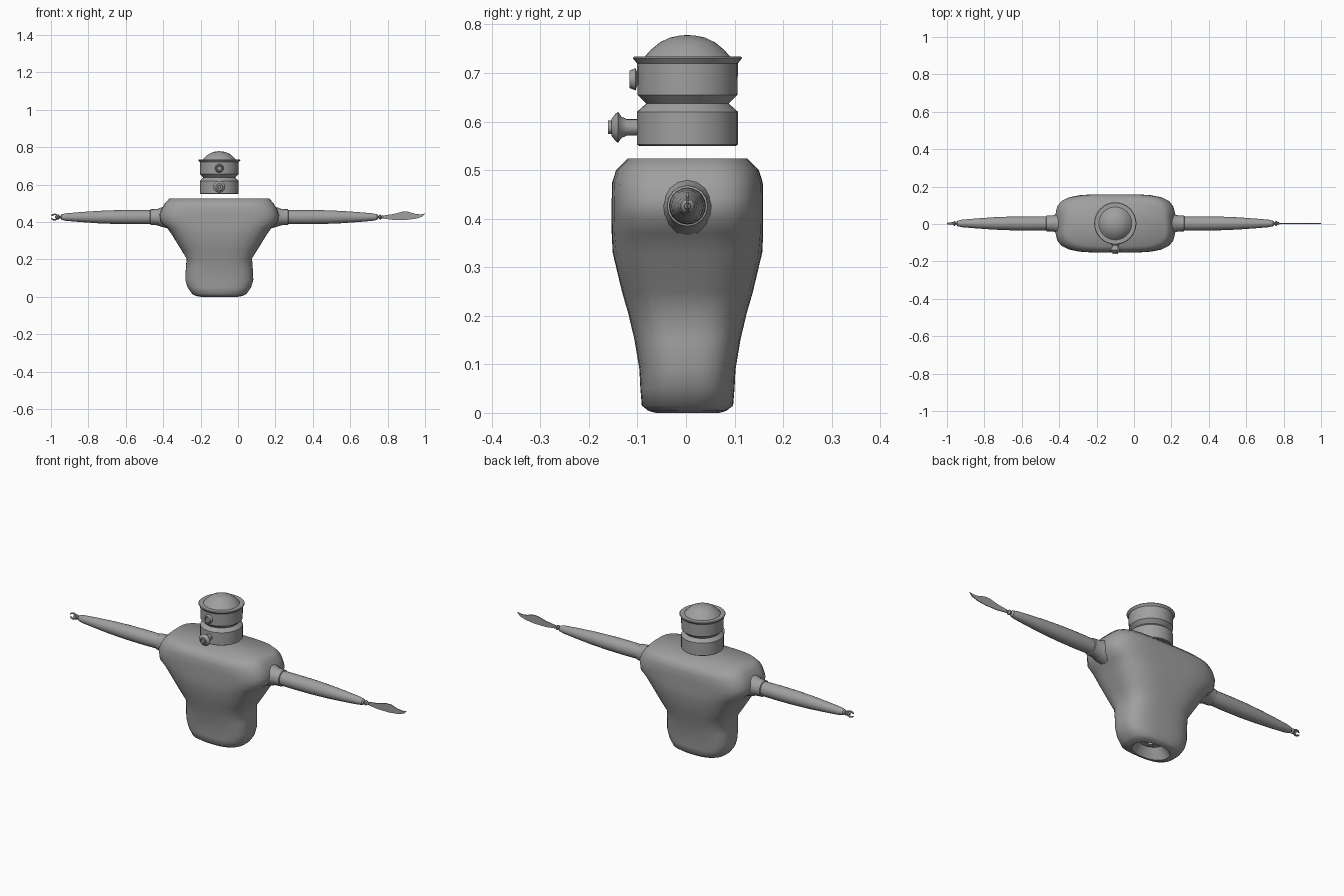
import bpy, bmesh, math
from mathutils import Vector, Matrix

if "Cube" in bpy.data.objects:
    bpy.data.objects.remove(bpy.data.objects["Cube"])

grey = bpy.data.materials.new("plain_grey")
grey.diffuse_color = (0.35, 0.35, 0.35, 1)
grey.use_nodes = True
grey.node_tree.nodes["Principled BSDF"].inputs["Base Color"].default_value = grey.diffuse_color
CX = -0.1      # centre line of the body
ARM_Z = 0.426


def finish(name, bm, angle=35):
    bmesh.ops.remove_doubles(bm, verts=bm.verts, dist=1e-5)
    bmesh.ops.recalc_face_normals(bm, faces=bm.faces)
    me = bpy.data.meshes.new(name)
    bm.to_mesh(me)
    bm.free()
    ob = bpy.data.objects.new(name, me)
    bpy.context.collection.objects.link(ob)
    me.materials.append(grey)
    bpy.ops.object.select_all(action='DESELECT')
    ob.select_set(True)
    bpy.context.view_layer.objects.active = ob
    if angle:
        bpy.ops.object.shade_smooth_by_angle(angle=math.radians(angle))
    return ob


def loft(bm, rings):
    """Skin a list of equal-length point rings and cap both ends."""
    rows = [[bm.verts.new(p) for p in r] for r in rings]
    n = len(rows[0])
    for a, b in zip(rows, rows[1:]):
        for i in range(n):
            j = (i + 1) % n
            bm.faces.new((a[i], a[j], b[j], b[i]))
    bm.faces.new(rows[0])
    bm.faces.new(rows[-1])


def turned(name, profile, origin, axis, n=32, angle=35):
    """Turn (distance, radius) pairs around an axis through origin."""
    bm = bmesh.new()
    rot = Vector((0, 0, 1)).rotation_difference(Vector(axis)).to_matrix()
    loft(bm, [[Vector(origin) + rot @ Vector((r * math.cos(2 * math.pi * i / n),
                                              r * math.sin(2 * math.pi * i / n), d))
               for i in range(n)] for d, r in profile])
    return finish(name, bm, angle)


def oval(z, w, d, e, n=40):
    """Rounded-rectangle ring of half width w and half depth d."""
    pts = []
    for i in range(n):
        t = 2 * math.pi * (i + 0.5) / n
        c, s = math.cos(t), math.sin(t)
        k = (abs(c) ** e + abs(s) ** e) ** (-1 / e)
        pts.append((CX + w * c * k, 0.003 + d * s * k, z))
    return pts


# Torso, starting inside the hollow underside and ending at the flat top
torso = [(0.05, 0.035, 0.03, 2), (0.05, 0.06, 0.045, 2), (0.0, 0.10, 0.065, 2.2),
         (0.004, 0.125, 0.08, 2.6), (0.015, 0.145, 0.094, 3), (0.05, 0.17, 0.097, 3),
         (0.09, 0.182, 0.099, 3), (0.15, 0.179, 0.109, 3), (0.205, 0.175, 0.122, 3),
         (0.25, 0.203, 0.135, 3.2), (0.33, 0.252, 0.154, 3.5), (0.37, 0.28, 0.156, 3.8),
         (0.40, 0.314, 0.156, 4), (0.44, 0.32, 0.156, 4), (0.475, 0.305, 0.155, 4),
         (0.50, 0.29, 0.147, 4), (0.524, 0.268, 0.123, 4)]
bm = bmesh.new()
loft(bm, [oval(*row) for row in torso])
finish("torso", bm, 50)
turned("underside_socket", [(0.03, 0.012), (0.05, 0.016)], (CX, 0.003, 0), (0, 0, 1), 16)

# Floating head with a pinched neck line and domed lid
turned("head", [(0.55, 0.1), (0.553, 0.104), (0.62, 0.104), (0.637, 0.085),
                (0.655, 0.103), (0.72, 0.104), (0.731, 0.113), (0.734, 0.110),
                (0.734, 0.088), (0.748, 0.075), (0.763, 0.057), (0.773, 0.036),
                (0.777, 0.016), (0.778, 0.003)], (CX, 0.003, 0), (0, 0, 1))
turned("upper_eye", [(0.09, 0.012), (0.10, 0.012), (0.104, 0.023), (0.116, 0.018),
                     (0.116, 0.014), (0.112, 0.011)], (CX, 0, 0.687), (0, -1, 0), 16)
turned("lower_eye", [(0.09, 0.017), (0.122, 0.017), (0.133, 0.022), (0.140, 0.032),
                     (0.145, 0.028), (0.153, 0.018), (0.153, 0.014), (0.161, 0.014),
                     (0.161, 0.010), (0.158, 0.008)], (CX, 0, 0.588), (0, -1, 0), 16)

# Shoulders, arms and wrists, measured outward from the centre line
for side, s in (("right", 1), ("left", -1)):
    o, ax = (CX, 0.003, ARM_Z), (s, 0, 0)
    turned(side + "_shoulder", [(0.27, 0.062), (0.315, 0.05), (0.33, 0.044), (0.367, 0.042),
                                (0.37, 0.036)], o, ax, 16)
    turned(side + "_arm", [(0.36, 0.037), (0.45, 0.038), (0.55, 0.037), (0.65, 0.033),
                           (0.75, 0.026), (0.82, 0.02), (0.843, 0.015), (0.85, 0.007)], o, ax, 20)
    turned(side + "_wrist", [(0.845, 0.006), (0.853, 0.006), (0.857, 0.013), (0.862, 0.013),
                             (0.868, 0.007), (0.878, 0.006)], o, ax, 12)

# Thin wavy blade on one arm
outline = [(0.76, 0.420), (0.83, 0.411), (0.90, 0.411), (0.95, 0.417), (0.985, 0.428),
           (1.0, 0.445), (0.975, 0.440), (0.945, 0.444), (0.91, 0.455), (0.88, 0.455),
           (0.83, 0.442), (0.76, 0.432)]
bm = bmesh.new()
loft(bm, [[(x, y, z) for x, z in outline] for y in (0.001, 0.005)])
finish("blade", bm, 0)

# Small open claw on the other arm
for name, s in (("upper_claw", 1), ("lower_claw", -1)):
    path = [(-0.962, 0.0), (-0.968, 0.011), (-0.980, 0.015), (-0.992, 0.012), (-0.999, 0.006)]
    bm = bmesh.new()
    rings = []
    for i, (x, z) in enumerate(path):
        a, b = path[max(i - 1, 0)], path[min(i + 1, len(path) - 1)]
        t = Vector((b[0] - a[0], 0, b[1] - a[1])).normalized()
        nrm = Vector((-t.z, 0, t.x))
        r = 0.004 if i < 4 else 0.002
        ring = []
        for k in range(8):
            q = 2 * math.pi * k / 8
            p = Vector((x, 0.003, z)) + nrm * r * math.cos(q) + Vector((0, 1.5 * r * math.sin(q), 0))
            ring.append((p.x, p.y, ARM_Z + s * p.z))
        rings.append(ring)
    loft(bm, rings)
    finish(name, bm)
